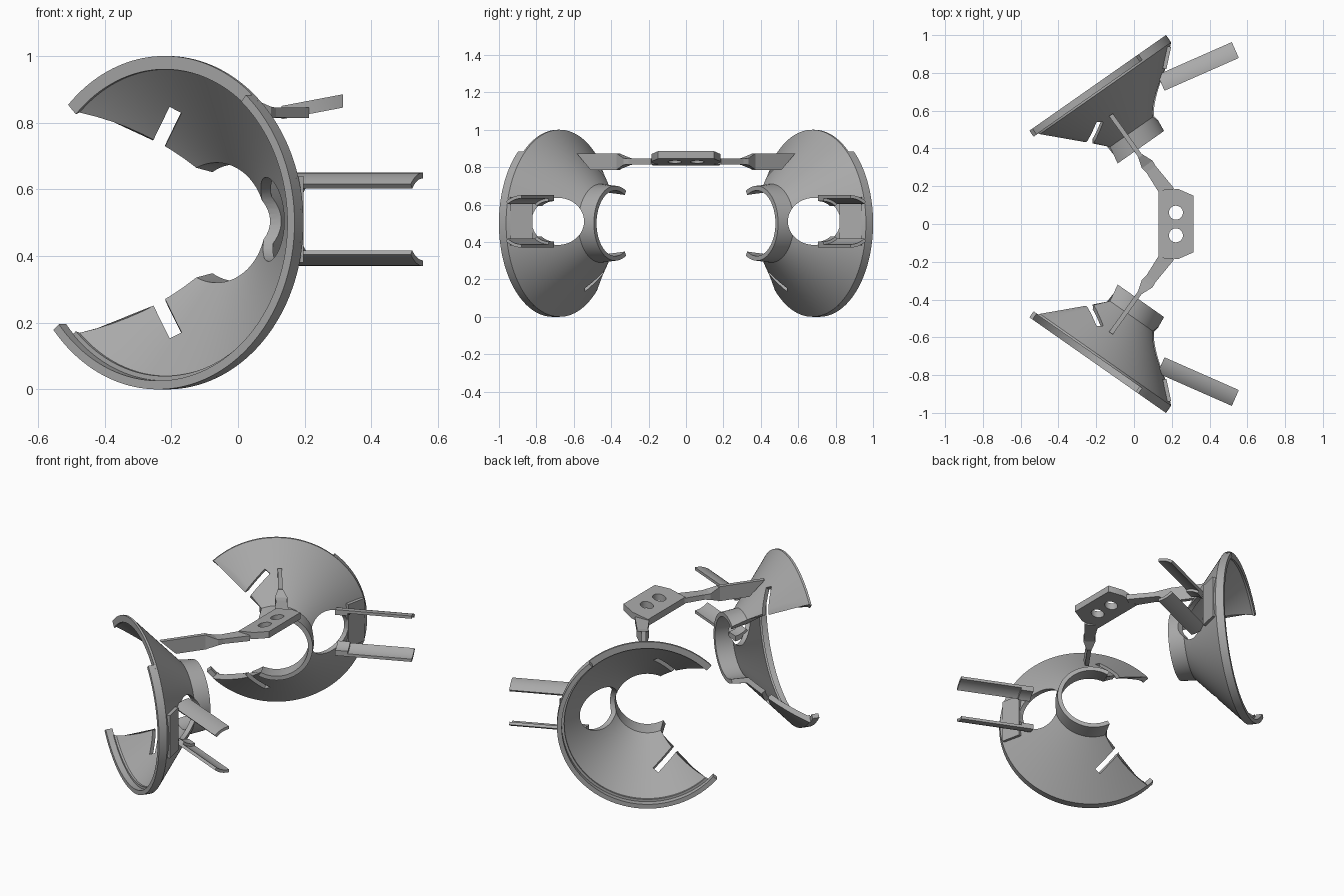
import bpy, bmesh, math
from mathutils import Vector, Matrix

cube = bpy.data.objects.get("Cube")
if cube:
    bpy.data.objects.remove(cube)

grey = bpy.data.materials.new("plain grey")
grey.use_nodes = True
colour = (0.4, 0.4, 0.4, 1)
grey.diffuse_color = colour
grey.node_tree.nodes["Principled BSDF"].inputs["Base Color"].default_value = colour

# Local frame of a shell: u across the rim, z up, t along the axis to the neck
TILT = math.radians(35)
U = Vector((math.cos(TILT), math.sin(TILT), 0))
T = Vector((math.sin(TILT), -math.cos(TILT), 0))
Z = Vector((0, 0, 1))
RIM = Vector((-0.22, 0.685, 0.5))


def place(u, z, t):
    return RIM + U * u + Z * z + T * t


def loft(name, rings):
    """Solid through a list of equal closed rings."""
    bm = bmesh.new()
    rows = [[bm.verts.new(p) for p in ring] for ring in rings]
    n = len(rows[0])
    for a, b in zip(rows, rows[1:]):
        for i in range(n):
            j = (i + 1) % n
            bm.faces.new((a[i], a[j], b[j], b[i]))
    bm.faces.new(rows[0])
    bm.faces.new(rows[-1][::-1])
    bmesh.ops.recalc_face_normals(bm, faces=bm.faces)
    mesh = bpy.data.meshes.new(name)
    bm.to_mesh(mesh)
    bm.free()
    ob = bpy.data.objects.new(name, mesh)
    bpy.context.collection.objects.link(ob)
    mesh.materials.append(grey)
    return ob


def box(name, centre, axes, size):
    """Box with its own three axes."""
    a, b, c = [ax * s / 2 for ax, s in zip(axes, size)]
    return loft(name, [[centre + a * i + b * j + c * k
                        for i, j in ((-1, -1), (1, -1), (1, 1), (-1, 1))]
                       for k in (-1, 1)])


def activate(ob):
    bpy.ops.object.select_all(action='DESELECT')
    ob.select_set(True)
    bpy.context.view_layer.objects.active = ob


def cut(ob, cutters):
    activate(ob)
    for c in cutters:
        c.hide_render = True
        mod = ob.modifiers.new("cut", 'BOOLEAN')
        mod.operation = 'DIFFERENCE'
        mod.solver = 'EXACT'
        mod.object = c
        bpy.ops.object.modifier_apply(modifier=mod.name)
    for c in cutters:
        bpy.data.objects.remove(c)


def finish(ob, mirror=True, smooth=True):
    activate(ob)
    if smooth:
        bpy.ops.object.shade_smooth_by_angle(angle=math.radians(30))
    if mirror:
        mod = ob.modifiers.new("mirror", 'MIRROR')
        mod.use_axis = (False, True, False)


def sweep(name, profile, steps):
    """Revolve (t, r, start, end) points round the shell axis."""
    rings = []
    for s in range(steps + 1):
        ring = []
        for t, r, a0, a1 in profile:
            a = math.radians(a0 + (a1 - a0) * s / steps)
            ring.append(place(r * math.cos(a), r * math.sin(a), t))
        rings.append(ring)
    return loft(name, rings)


def cylinder(name, centre, axis, side, up, ra, rb, length, n=48):
    return loft(name, [[centre + axis * k * length / 2
                        + side * ra * math.cos(2 * math.pi * i / n)
                        + up * rb * math.sin(2 * math.pi * i / n)
                        for i in range(n)] for k in (-1, 1)])


# Conical shell with its short neck
def end_angle(t):
    return 135 - 78 * t if t < 0.3 else 120


def line(p, q, n):
    return [(p[0] + (q[0] - p[0]) * i / n, p[1] + (q[1] - p[1]) * i / n)
            for i in range(n + 1)]


outline = [(0, 0.5)] + line((0.012, 0.5), (0.28, 0.21), 8) + [(0.375, 0.2), (0.375, 0.175)]
outline += line((0.27, 0.18), (0.012, 0.46), 8) + [(0, 0.46)]
shell = sweep("conical_shell", [(t, r, -end_angle(t), end_angle(t)) for t, r in outline], 120)

# Oval side hole and the two slots running in from the open edges
X, Y = Vector((1, 0, 0)), Vector((0, 1, 0))
cutters = [cylinder("hole_cutter", Vector((0.13, 0.685, 0.51)), X, Y, Z, 0.14, 0.126, 0.24)]
for s in (1, -1):
    mouth, inner = place(-0.17, 0.24 * s, 0.212), place(-0.05, 0.355 * s, 0.14)
    run = (inner - mouth).normalized()
    out = place(-0.21, 0.65 * s, 0.73) - RIM
    out = (out - run * out.dot(run)).normalized()
    cutters.append(box("slot_cutter", (mouth + inner) / 2, (run, run.cross(out), out),
                       ((inner - mouth).length, 0.04, 0.16)))
cut(shell, cutters)
finish(shell)

# Raised lip round the lower part of the rim
lip = sweep("rim_lip", [(t, r, -140, 50) for t, r in
                        ((-0.035, 0.5), (0.004, 0.5), (0.004, 0.474), (-0.035, 0.474))], 90)
finish(lip)

# Flat pad between the side strips
slope = (U * 0.73 - T * 0.68).normalized()
pad = box("strip_pad", place(0.435, 0.01, 0.066), (slope, Z, slope.cross(Z)), (0.12, 0.26, 0.02))
finish(pad, smooth=False)

# Curved side strips with thicker roots
D = Vector((0.915, 0.403, 0)).normalized()
W = Vector((D.y, -D.x, 0))
TIP = Vector((0.555, 0.879, 0.51))


def strip(name, s, r0, r1, back, front):
    angles = [math.radians(90 + 41 * i / 8) for i in range(9)]
    arc = [(r1 * math.cos(a), r1 * math.sin(a)) for a in angles]
    arc += [(r0 * math.cos(a), r0 * math.sin(a)) for a in reversed(angles)]
    finish(loft(name, [[TIP - D * d + W * w + Z * h * s for w, h in arc]
                       for d in (back, front)]))


for s, tag in ((1, "upper"), (-1, "lower")):
    strip(tag + "_strip", s, 0.123, 0.14, 0.43, 0)
    strip(tag + "_strip_root", s, 0.108, 0.128, 0.43, 0.36)

# Tilted centre plate with two holes
half = [(0.13, 0.18), (0.235, 0.185), (0.315, 0.15)]
edge = half + [(x, -y) for x, y in reversed(half)]
plate = loft("centre_plate", [[Vector((x, y, 0.81 + h + 0.19 * (x - 0.13))) for x, y in edge]
                              for h in (0, 0.04)])
cut(plate, [cylinder("plate_cutter", Vector((0.222, y, 0.84)), Z, X, Y, 0.037, 0.037, 0.3, 32)
            for y in (0.06, -0.06)])
finish(plate, mirror=False)

# Tapered link from the plate to the blade
B = Vector((-0.58, 0.81, 0)).normalized()
S = Vector((B.y, -B.x, 0))
stations = [(0.18, 0.165, 0.08, 0.032), (0.09, 0.29, 0.06, 0.03),
            (0.07, 0.315, 0.07, 0.036), (0.03, 0.365, 0.024, 0.088)]
link = loft("blade_link", [[Vector((x, y, 0.83)) + S * i * w / 2 + Z * k * h / 2
                            for i, k in ((-1, -1), (1, -1), (1, 1), (-1, 1))]
                           for x, y, w, h in stations])
finish(link, smooth=False)

# Thin slanted blade meeting the shell
root = Vector((0.035, 0.358, 0.83))
side = [(0, -0.044), (0.18, -0.044), (0.27, 0.044), (0, 0.044)]
blade = loft("blade", [[root + B * d + Z * h + S * k for d, h in side] for k in (-0.012, 0.012)])
finish(blade, smooth=False)
